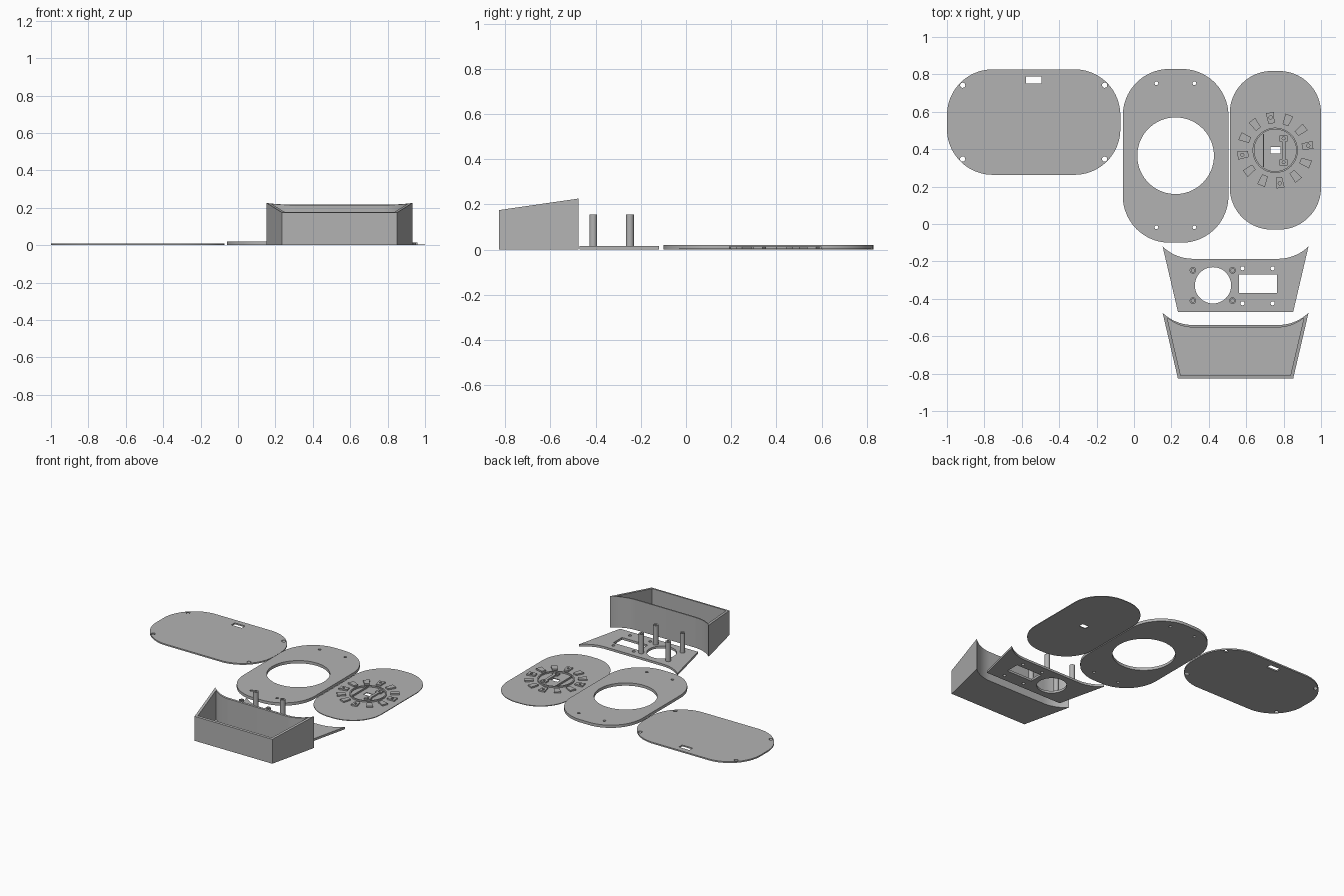
import bpy, bmesh, math

if "Cube" in bpy.data.objects:
    bpy.data.objects.remove(bpy.data.objects["Cube"])

grey = bpy.data.materials.new("light grey")
grey.diffuse_color = (0.45, 0.45, 0.45, 1)
grey.use_nodes = True
grey.node_tree.nodes["Principled BSDF"].inputs["Base Color"].default_value = grey.diffuse_color


def finish(name, mesh):
    mesh.materials.clear()
    mesh.materials.append(grey)
    mesh.shade_smooth()
    mesh.set_sharp_from_angle(angle=math.radians(30))
    ob = bpy.data.objects.new(name, mesh)
    bpy.context.scene.collection.objects.link(ob)
    return ob


def circle(x, y, r, n=32):
    return [(x + r * math.cos(2 * math.pi * i / n), y + r * math.sin(2 * math.pi * i / n)) for i in range(n)]


def rect(x0, x1, y0, y1):
    return [(x0, y0), (x1, y0), (x1, y1), (x0, y1)]


def rounded(x0, x1, y0, y1, r, n=20):
    pts = []
    for k, (cx, cy) in enumerate(rect(x0 + r, x1 - r, y0 + r, y1 - r)):
        for i in range(n + 1):
            a = math.pi * (1 + k / 2 + i / n / 2)
            pts.append((cx + r * math.cos(a), cy + r * math.sin(a)))
    return pts


def slab(name, loops, z0, z1):
    """Filled outline with holes, extruded from z0 to z1."""
    cu = bpy.data.curves.new(name, 'CURVE')
    cu.dimensions = '2D'
    cu.fill_mode = 'BOTH'
    cu.extrude = (z1 - z0) / 2
    for pts in loops:
        sp = cu.splines.new('POLY')
        sp.points.add(len(pts) - 1)
        for p, (x, y) in zip(sp.points, pts):
            p.co = (x, y, 0, 1)
        sp.use_cyclic_u = True
    tmp = bpy.data.objects.new("outline", cu)
    bpy.context.scene.collection.objects.link(tmp)
    bpy.context.view_layer.update()
    dg = bpy.context.evaluated_depsgraph_get()
    mesh = bpy.data.meshes.new_from_object(tmp.evaluated_get(dg))
    bpy.data.objects.remove(tmp)
    bm = bmesh.new()
    bm.from_mesh(mesh)
    bmesh.ops.remove_doubles(bm, verts=bm.verts, dist=1e-5)
    bmesh.ops.translate(bm, verts=bm.verts, vec=(0, 0, (z0 + z1) / 2))
    bmesh.ops.recalc_face_normals(bm, faces=bm.faces)
    bm.to_mesh(mesh)
    bm.free()
    return finish(name, mesh)


def scoop(front_w, front_y, tip_w, tip_y, flat_w, flat_y, cx=0.543, n=14):
    """Tapered outline whose back edge curves up to two pointed tips."""
    dx, dy = tip_w - flat_w, tip_y - flat_y
    r = (dx * dx + dy * dy) / (2 * dy)
    end = math.asin(dx / r)
    half = [(front_w, front_y)]
    for i in range(n + 1):
        t = end * (1 - i / n)
        half.append((flat_w + r * math.sin(t), flat_y + r * (1 - math.cos(t))))
    return [(cx + x, y) for x, y in half] + [(cx - x, y) for x, y in reversed(half)]


# Back plate with corner holes and cable slot
holes = [circle(x, y, 0.014, 20) for x in (-0.916, -0.157) for y in (0.742, 0.347)]
slab("back_plate", [rounded(-1, -0.073, 0.263, 0.827, 0.245),
                    rect(-0.578, -0.495, 0.75, 0.788)] + holes, 0, 0.01)

# Middle plate with the large round opening
holes = [circle(x, y, 0.01, 16) for x in (0.12, 0.323) for y in (0.752, -0.018)]
slab("middle_plate", [rounded(-0.06, 0.505, -0.10, 0.829, 0.25),
                      circle(0.2225, 0.365, 0.205, 72)] + holes, 0, 0.02)

# Dial plate
CX, CY = 0.755, 0.394
BASE, TOP = 0.005, 0.015
slab("dial_plate", [rounded(0.512, 1.0, -0.03, 0.818, 0.225),
                    rect(0.73, 0.782, 0.378, 0.413)], 0, BASE)
slab("dial_ring", [circle(CX, CY, 0.121, 64), circle(CX, CY, 0.112, 64)], BASE, TOP)

# Twelve hour blocks, every third one with a pin hole
for k in range(12):
    a = math.radians(8 + 30 * k)
    c, s = math.cos(a), math.sin(a)
    block = [(0.145, -0.016), (0.203, -0.022), (0.203, 0.022), (0.145, 0.016)]
    loops = [[(CX + u * c - v * s, CY + u * s + v * c) for u, v in block]]
    if k % 3 == 0:
        loops.append(circle(CX + 0.178 * c, CY + 0.178 * s, 0.009, 12))
    slab("hour_block", loops, BASE, TOP)

# Holder ribs inside the dial ring
slab("holder_rib", [rect(0.689, 0.696, 0.306, 0.482)], BASE, TOP)
slab("holder_bar", [[(0.779, 0.442), (0.79, 0.442), (0.79, 0.345), (0.779, 0.345),
                     (0.779, 0.314), (0.82, 0.314), (0.82, 0.345), (0.81, 0.345),
                     (0.81, 0.442), (0.82, 0.442), (0.82, 0.474), (0.779, 0.474)],
                    circle(0.8, 0.458, 0.008, 12), circle(0.8, 0.33, 0.008, 12)], BASE, TOP)

# Front panel with speaker opening, display window and screw holes
holes = [circle(x, y, 0.011, 16) for x in (0.58, 0.741) for y in (-0.237, -0.424)]
slab("front_panel", [scoop(0.308, -0.47, 0.39, -0.12, 0.227, -0.186),
                     circle(0.4225, -0.328, 0.097, 48),
                     rect(0.561, 0.765, -0.368, -0.269)] + holes, 0, 0.016)

# Hollow mounting posts
for x in (0.315, 0.527):
    for y in (-0.248, -0.41):
        slab("mounting_post", [circle(x, y, 0.0175, 24), circle(x, y, 0.009, 24)], 0.016, 0.155)

# Open case with sloping rim
outer = scoop(0.308, -0.827, 0.39, -0.475, 0.227, -0.54)
inner = scoop(0.293, -0.811, 0.365, -0.502, 0.227, -0.553)


def rim(y):
    return 0.175 + 0.051 * (y + 0.827) / 0.352


bm = bmesh.new()
rings = [[bm.verts.new((x, y, 0)) for x, y in outer],
         [bm.verts.new((x, y, rim(y))) for x, y in outer],
         [bm.verts.new((x, y, rim(y))) for x, y in inner],
         [bm.verts.new((x, y, 0.016)) for x, y in inner]]
n = len(outer)
for a, b in zip(rings, rings[1:]):
    for i in range(n):
        j = (i + 1) % n
        bm.faces.new((a[i], a[j], b[j], b[i]))
bm.faces.new(rings[0][::-1])
bm.faces.new(rings[3])
bmesh.ops.recalc_face_normals(bm, faces=bm.faces)
case = bpy.data.meshes.new("open_case")
bm.to_mesh(case)
bm.free()
finish("open_case", case)
